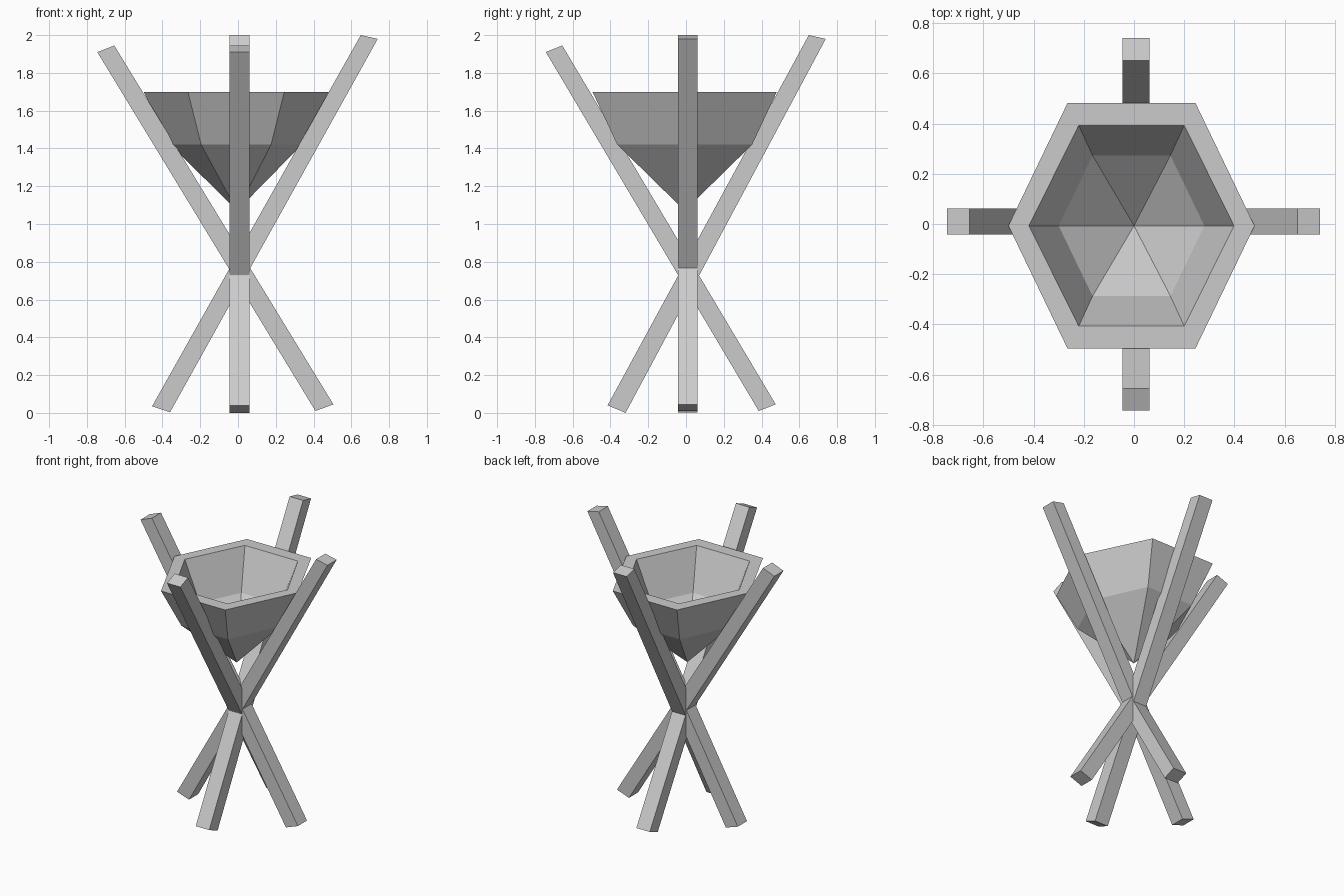
import bpy, bmesh

if "Cube" in bpy.data.objects:
    bpy.data.objects.remove(bpy.data.objects["Cube"])

def make_object(name, bm):
    bmesh.ops.recalc_face_normals(bm, faces=bm.faces)
    mesh = bpy.data.meshes.new(name)
    bm.to_mesh(mesh)
    bm.free()
    obj = bpy.data.objects.new(name, mesh)
    bpy.context.collection.objects.link(obj)
    return obj

def beam(name, profile, axis, lo, hi):
    """Extrude a slanted (u, z) profile across the other horizontal axis."""
    bm = bmesh.new()
    def point(u, w, z):
        return (u, w, z) if axis == 'X' else (w, u, z)
    face = bm.faces.new([bm.verts.new(point(u, lo, z)) for u, z in profile])
    ext = bmesh.ops.extrude_face_region(bm, geom=[face])
    verts = [g for g in ext['geom'] if isinstance(g, bmesh.types.BMVert)]
    bmesh.ops.translate(bm, verts=verts, vec=point(0, hi - lo, 0))
    return make_object(name, bm)

# Crossing legs: one pair in the x-z plane, one pair in the y-z plane
beam("leg_rising_right", [(-0.455, 0.035), (-0.36, 0.003), (0.74, 1.98), (0.65, 2.0)],
     'X', -0.042, 0.062)
beam("leg_rising_left", [(0.41, 0.01), (0.505, 0.045), (-0.655, 1.945), (-0.745, 1.91)],
     'X', -0.042, 0.062)
beam("leg_rising_back", [(-0.415, 0.04), (-0.32, 0.0), (0.74, 1.98), (0.65, 2.0)],
     'Y', -0.045, 0.062)
beam("leg_rising_front", [(0.385, 0.01), (0.475, 0.045), (-0.655, 1.945), (-0.742, 1.91)],
     'Y', -0.045, 0.062)

# Hexagonal bowl: rings run from the outer point, over the rim, to the inner point
CX, CY = -0.01, -0.007
bm = bmesh.new()

def ring(rx, hx, hy, z):
    pts = [(rx, 0), (hx, hy), (-hx, hy), (-rx, 0), (-hx, -hy), (hx, -hy)]
    return [bm.verts.new((CX + x, CY + y, z)) for x, y in pts]

rings = [ring(0.348, 0.185, 0.357, 1.42),
         ring(0.49, 0.255, 0.488, 1.70),
         ring(0.408, 0.21, 0.40, 1.70),
         ring(0.29, 0.155, 0.28, 1.42)]
outer_tip = bm.verts.new((-0.005, CY, 1.07))
inner_tip = bm.verts.new((0, CY, 1.16))
for i in range(6):
    j = (i + 1) % 6
    for a, b in zip(rings, rings[1:]):
        bm.faces.new((a[i], a[j], b[j], b[i]))
    bm.faces.new((outer_tip, rings[0][j], rings[0][i]))
    bm.faces.new((inner_tip, rings[-1][i], rings[-1][j]))
make_object("bowl", bm)
